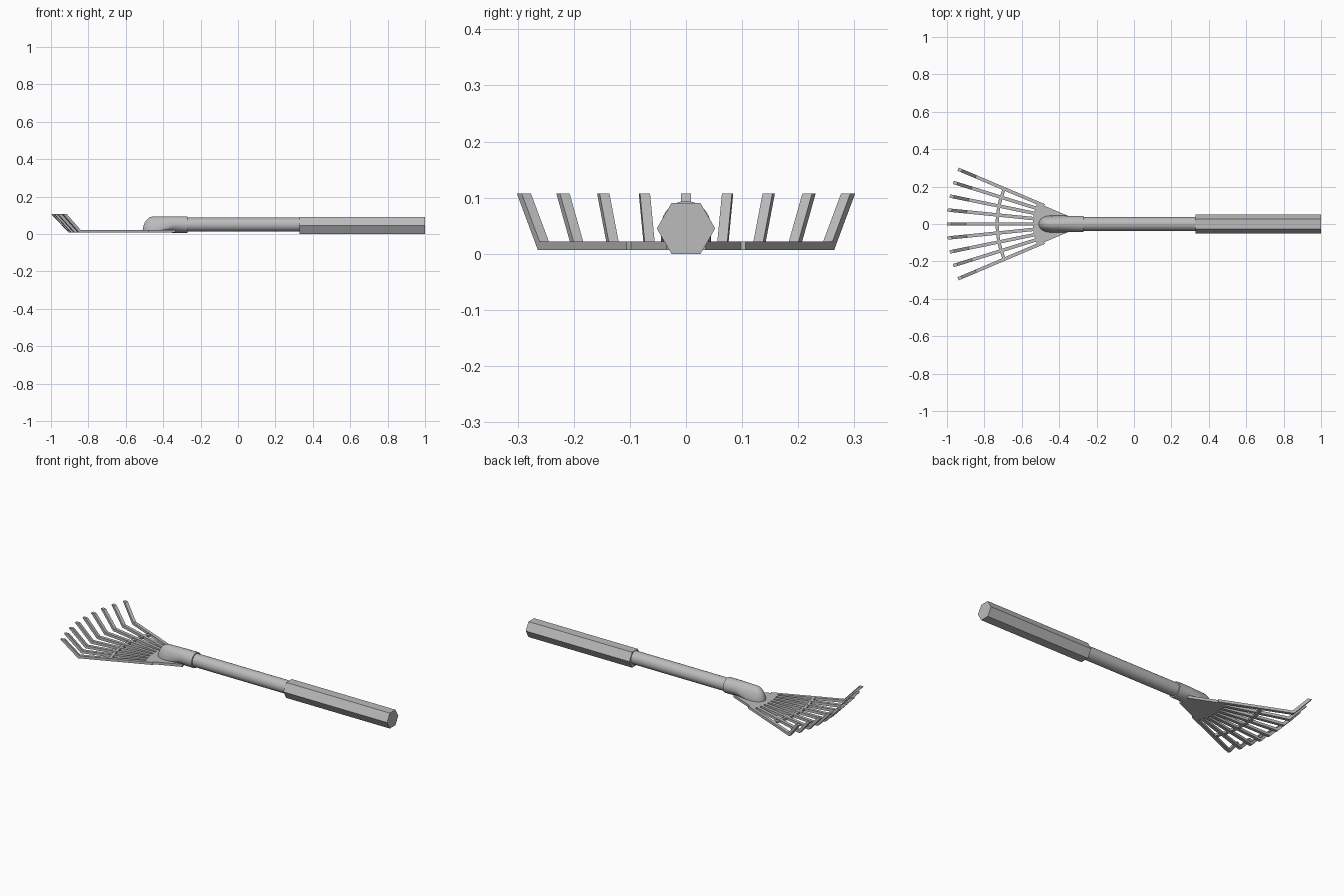
import bpy, bmesh
from math import sin, cos, pi, radians, sqrt
from mathutils import Matrix

cube = bpy.data.objects.get("Cube")
if cube:
    bpy.data.objects.remove(cube)

grey = bpy.data.materials.new("grey")
grey.use_nodes = True
colour = (0.5, 0.5, 0.5, 1)
grey.diffuse_color = colour
grey.node_tree.nodes["Principled BSDF"].inputs["Base Color"].default_value = colour

APEX = -0.25           # point from which the fan spreads
LOW, HIGH = 0.007, 0.022
SPREAD = radians(23)


def finish(name, bm, smooth=False):
    bmesh.ops.recalc_face_normals(bm, faces=bm.faces)
    mesh = bpy.data.meshes.new(name)
    bm.to_mesh(mesh)
    bm.free()
    mesh.materials.append(grey)
    obj = bpy.data.objects.new(name, mesh)
    bpy.context.collection.objects.link(obj)
    if smooth:
        bpy.ops.object.select_all(action='DESELECT')
        obj.select_set(True)
        bpy.context.view_layer.objects.active = obj
        bpy.ops.object.shade_smooth_by_angle(angle=radians(40))
    return obj


def loft(name, rings, smooth=False):
    """Skin a list of closed rings and cap both ends."""
    bm = bmesh.new()
    loops = [[bm.verts.new(p) for p in ring] for ring in rings]
    for a, b in zip(loops, loops[1:]):
        for i in range(len(a)):
            j = (i + 1) % len(a)
            bm.faces.new((a[i], a[j], b[j], b[i]))
    bm.faces.new(loops[0])
    bm.faces.new(loops[-1])
    return finish(name, bm, smooth)


def circle(x, r, z, n):
    return [(x, r * cos(2 * pi * i / n), z + r * sin(2 * pi * i / n)) for i in range(n)]


def sector(name, r0, r1, low, high, steps=16):
    """Flat curved band of the fan."""
    rings = []
    for k in range(steps + 1):
        a = SPREAD * (2 * k / steps - 1)
        corners = [(r0, low), (r1, low), (r1, high), (r0, high)]
        rings.append([(APEX - r * cos(a), r * sin(a), z) for r, z in corners])
    return loft(name, rings)


# Handle: hexagonal grip and round shaft
loft("grip", [circle(x, 0.052, 0.045, 6) for x in (0.33, 1.0)])
loft("shaft", [circle(x, 0.037, 0.05, 32) for x in (-0.3, 0.35)], True)

# Socket: round tube that becomes a dome resting on the fan
N = 32
rings = []
for k in range(9):
    u = cos(pi / 2 * k / 8) * 0.995
    s = sqrt(1 - u * u)
    rings.append([(-0.45 - 0.06 * u, 0.045 * s * cos(2 * pi * i / N),
                   0.012 + 0.082 * s * max(0, sin(2 * pi * i / N))) for i in range(N)])
rings += [circle(x, 0.044, 0.05, N) for x in (-0.35, -0.27)]
loft("socket", rings, True)

# Fan plate and cross bar
sector("fan_plate", 0.09, 0.29, LOW, HIGH)
sector("cross_bar", 0.473, 0.49, LOW + 0.001, HIGH - 0.001)

# Nine tines with upturned tips
profile = [(0.25, LOW), (0.655, LOW), (0.75, 0.107), (0.728, 0.107), (0.647, HIGH), (0.25, HIGH)]
for k in range(9):
    turn = Matrix.Rotation(SPREAD * (k - 4) / 4, 3, 'Z')
    sides = []
    for y in (-0.009, 0.009):
        points = [turn @ Matrix.Diagonal((-1, 1, 1)) @ Matrix.Identity(3).col[0] * r for r, z in profile]
        across = turn.col[1] * y
        sides.append([(APEX + p.x + across.x, p.y + across.y, z)
                      for p, (r, z) in zip(points, profile)])
    loft(f"tine_{k + 1}", sides)
